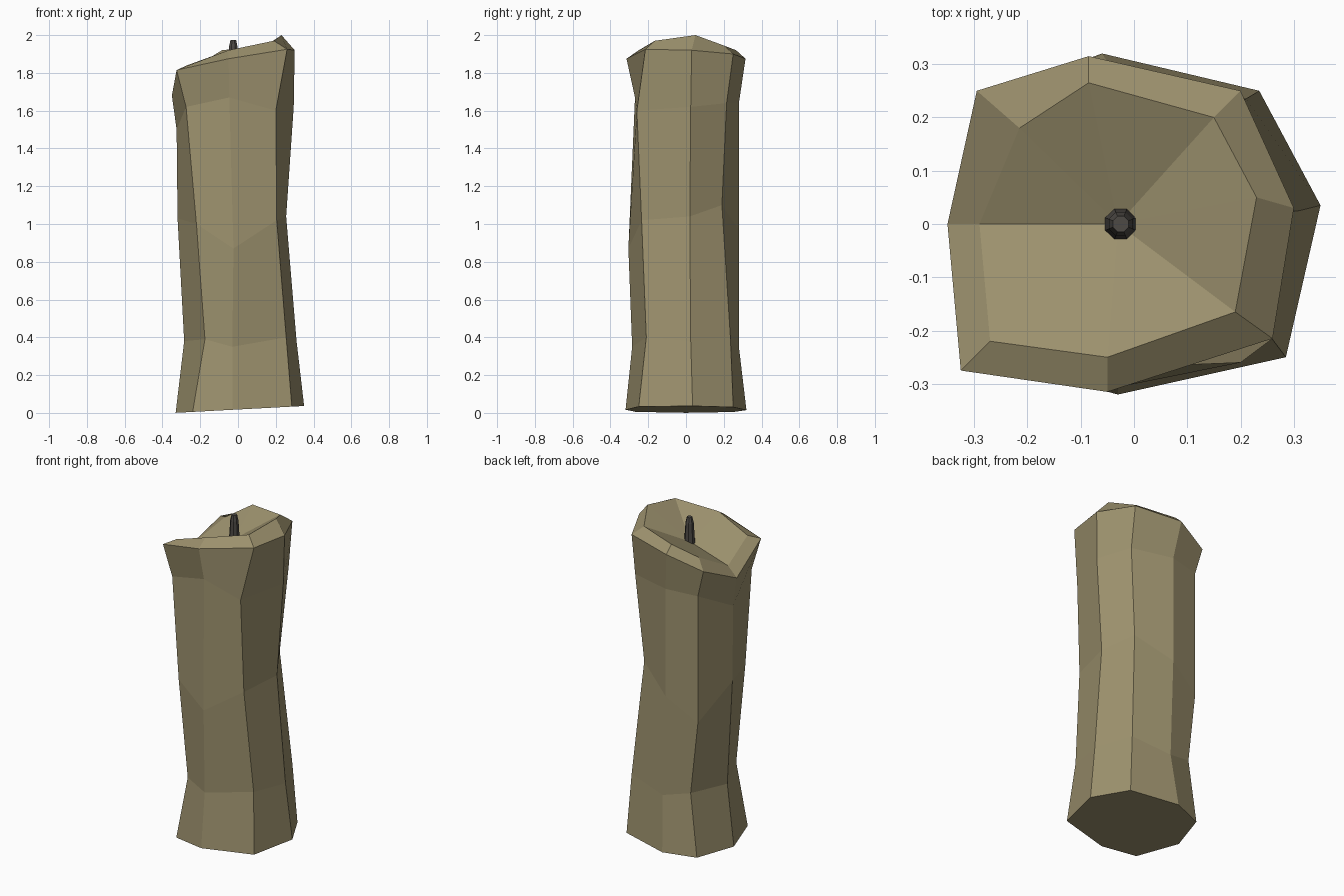
import bpy, bmesh, math

if "Cube" in bpy.data.objects:
    bpy.data.objects.remove(bpy.data.objects["Cube"])


def material(name, color):
    m = bpy.data.materials.new(name)
    m.diffuse_color = (*color, 1)
    m.use_nodes = True
    m.node_tree.nodes["Principled BSDF"].inputs["Base Color"].default_value = m.diffuse_color
    return m


def loft(name, sections, mat, tip=None):
    """Skin a stack of closed sections; close the top flat or into a tip point."""
    bm = bmesh.new()
    rings = [[bm.verts.new(p) for p in s] for s in sections]
    n = len(rings[0])
    for a, b in zip(rings, rings[1:]):
        for i in range(n):
            j = (i + 1) % n
            bm.faces.new((a[i], a[j], b[j], b[i]))
    bm.faces.new(rings[0][::-1])
    if tip:
        t = bm.verts.new(tip)
        for i in range(n):
            bm.faces.new((rings[-1][i], rings[-1][(i + 1) % n], t))
    else:
        bm.faces.new(rings[-1])
    bmesh.ops.recalc_face_normals(bm, faces=bm.faces)
    me = bpy.data.meshes.new(name)
    bm.to_mesh(me)
    bm.free()
    me.materials.append(mat)
    ob = bpy.data.objects.new(name, me)
    bpy.context.collection.objects.link(ob)
    return ob


def section(xs, ys, zs):
    return list(zip(xs, ys, zs))


wax = material("old wax", (0.335, 0.285, 0.155))
char = material("charred wick", (0.075, 0.068, 0.06))

# Octagonal cross-sections, each starting at the left corner and going
# round by the front, right and back
foot_x = [-.33, -.24, -.03, .285, .35, .235, -.06, -.25]
foot = section(foot_x, [0, -.265, -.32, -.25, .035, .25, .32, .25],
               [.018 + .053 * x for x in foot_x])
ankle = section([-.285, -.175, -.03, .255, .31, .21, -.035, -.2],
                [0, -.245, -.285, -.21, .025, .235, .28, .24],
                [.38, .39, .35, .40, .38, .40, .35, .39])
waist = section([-.32, -.22, -.024, .205, .255, .155, -.055, -.25],
                [0, -.27, -.305, -.235, .02, .19, .28, .24],
                [1.03, 1.0, .87, 1.02, 1.04, 1.10, .97, .84])
neck = section([-.325, -.275, -.046, .2, .295, .2, -.055, -.25],
               [0, -.255, -.27, -.26, .025, .215, .28, .24],
               [1.5, 1.62, 1.67, 1.6, 1.62, 1.64, 1.64, 1.63])
rim = section([-.35, -.325, -.05, .26, .3, .2, -.085, -.295],
              [0, -.275, -.315, -.215, .03, .25, .315, .25],
              [1.68, 1.815, 1.875, 1.925, 1.92, 1.90, 1.875, 1.80])
lip = section([-.29, -.27, -.05, .19, .23, .15, -.085, -.215],
              [0, -.22, -.25, -.165, .05, .2, .265, .18],
              [1.74, 1.84, 1.92, 1.97, 2.0, 1.945, 1.92, 1.84])

# Candle body with a dished, melted top
loft("candle_body", [foot, ankle, waist, neck, rim, lip], wax, tip=(-.03, 0, 1.82))

# Tapered wick
wick = [[(-.025 + r * math.cos(math.radians(22.5 + 45 * i)),
          r * math.sin(math.radians(22.5 + 45 * i)), z) for i in range(8)]
        for z, r in ((1.79, .033), (1.94, .024), (1.975, .016))]
loft("wick", wick, char)
